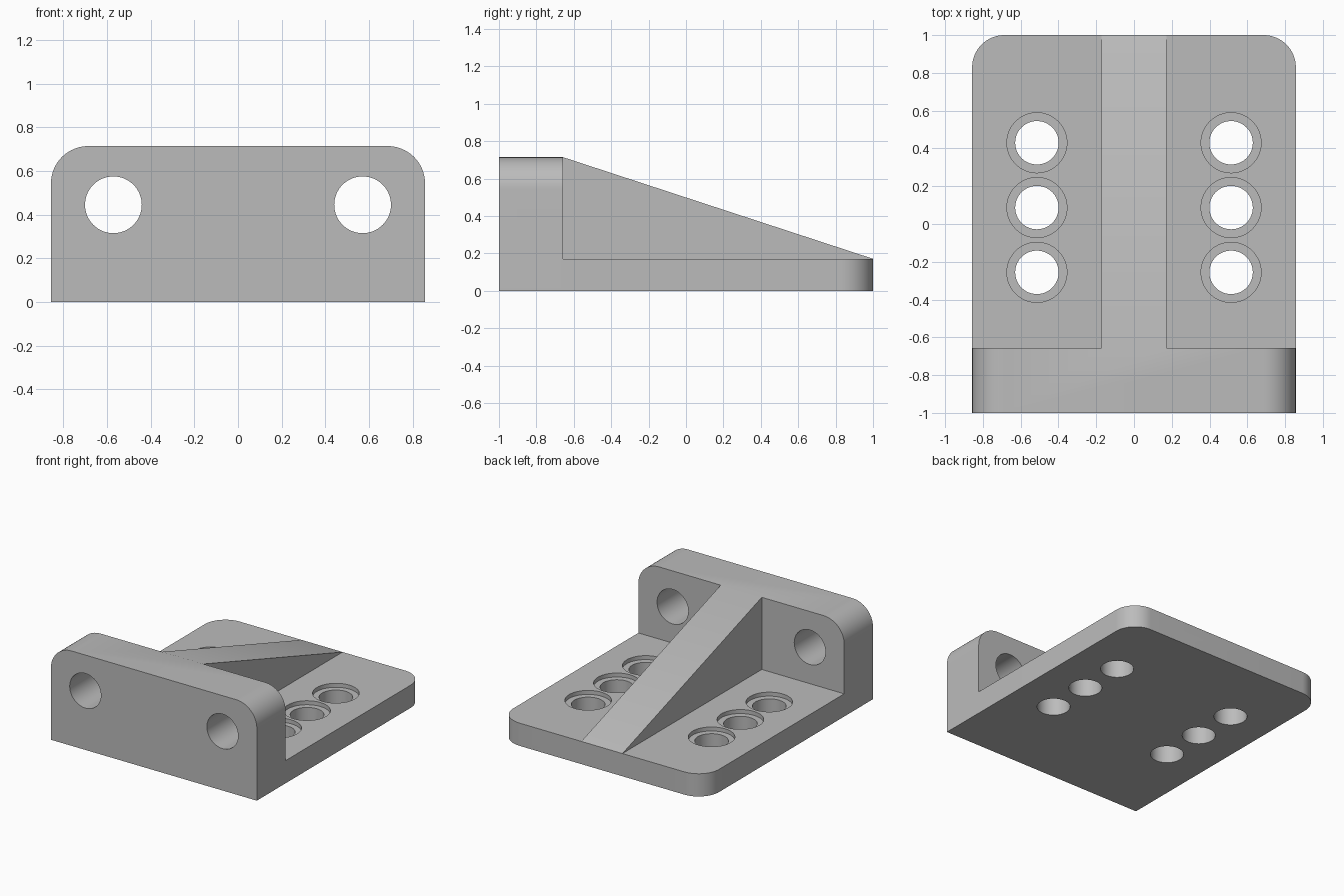
import bpy, bmesh, math
from mathutils import Vector

if "Cube" in bpy.data.objects:
    bpy.data.objects.remove(bpy.data.objects["Cube"], do_unlink=True)

HALF_W, BASE_T, WALL_H, RADIUS = 0.857, 0.171, 0.714, 0.171
WALL_BACK = -0.657

grey = bpy.data.materials.new("plain_grey")
grey.use_nodes = True
grey.diffuse_color = (0.5, 0.5, 0.5, 1)
grey.node_tree.nodes["Principled BSDF"].inputs["Base Color"].default_value = (0.5, 0.5, 0.5, 1)


def extrude(name, points, push):
    """Solid made by pushing a closed outline along a vector."""
    bm = bmesh.new()
    face = bm.faces.new([bm.verts.new(p) for p in points])
    new = bmesh.ops.extrude_face_region(bm, geom=[face])["geom"]
    bmesh.ops.translate(bm, vec=Vector(push),
                        verts=[v for v in new if isinstance(v, bmesh.types.BMVert)])
    bmesh.ops.recalc_face_normals(bm, faces=bm.faces)
    mesh = bpy.data.meshes.new(name)
    bm.to_mesh(mesh)
    bm.free()
    mesh.materials.append(grey)
    obj = bpy.data.objects.new(name, mesh)
    bpy.context.collection.objects.link(obj)
    return obj


def arch(low, high, steps=16):
    """Outline with square lower corners and rounded upper corners."""
    pts = [(-HALF_W, low), (HALF_W, low)]
    for side, start in ((1, 0), (-1, math.pi / 2)):
        for i in range(steps + 1):
            a = start + math.pi / 2 * i / steps
            pts.append((side * (HALF_W - RADIUS) + RADIUS * math.cos(a),
                        high - RADIUS + RADIUS * math.sin(a)))
    return pts


def circle(r, n=64):
    return [(r * math.cos(math.tau * i / n), r * math.sin(math.tau * i / n)) for i in range(n)]


def combine(target, other, operation):
    mod = target.modifiers.new(operation.lower(), 'BOOLEAN')
    mod.operation, mod.solver, mod.object = operation, 'EXACT', other
    bpy.context.view_layer.objects.active = target
    bpy.ops.object.modifier_apply(modifier=mod.name)
    bpy.data.objects.remove(other, do_unlink=True)


# Upright wall, base plate and sloping rib joined into one solid
bracket = extrude("bracket", [(x, -1, z) for x, z in arch(0, WALL_H)],
                  (0, WALL_BACK + 1, 0))
plate = extrude("base_plate", [(x, y, 0) for x, y in arch(WALL_BACK, 1)], (0, 0, BASE_T))
rib = extrude("rib", [(-RADIUS, WALL_BACK, BASE_T), (-RADIUS, 1, BASE_T),
                      (-RADIUS, WALL_BACK, WALL_H)], (2 * RADIUS, 0, 0))
combine(bracket, plate, 'UNION')
combine(bracket, rib, 'UNION')

# Bolt holes in the wall, counterbored holes in the plate
for side in (-1, 1):
    hole = extrude("wall_hole", [(side * 0.571 + x, -1.1, 0.445 + z) for x, z in circle(0.13)],
                   (0, 0.6, 0))
    combine(bracket, hole, 'DIFFERENCE')
    for row in (-1, 0, 1):
        for r, floor in ((0.115, -0.1), (0.159, BASE_T - 0.03)):
            hole = extrude("plate_hole",
                           [(side * 0.514 + x, 0.087 + row * 0.343 + y, floor) for x, y in circle(r)],
                           (0, 0, 0.4))
            combine(bracket, hole, 'DIFFERENCE')

# Merge coplanar seams and shade the rounds smoothly
bm = bmesh.new()
bm.from_mesh(bracket.data)
bmesh.ops.remove_doubles(bm, verts=bm.verts, dist=0.0001)
bmesh.ops.dissolve_limit(bm, angle_limit=math.radians(0.5), verts=bm.verts, edges=bm.edges)
bm.to_mesh(bracket.data)
bm.free()
bpy.ops.object.select_all(action='DESELECT')
bracket.select_set(True)
bpy.context.view_layer.objects.active = bracket
bpy.ops.object.shade_smooth_by_angle(angle=math.radians(30))
